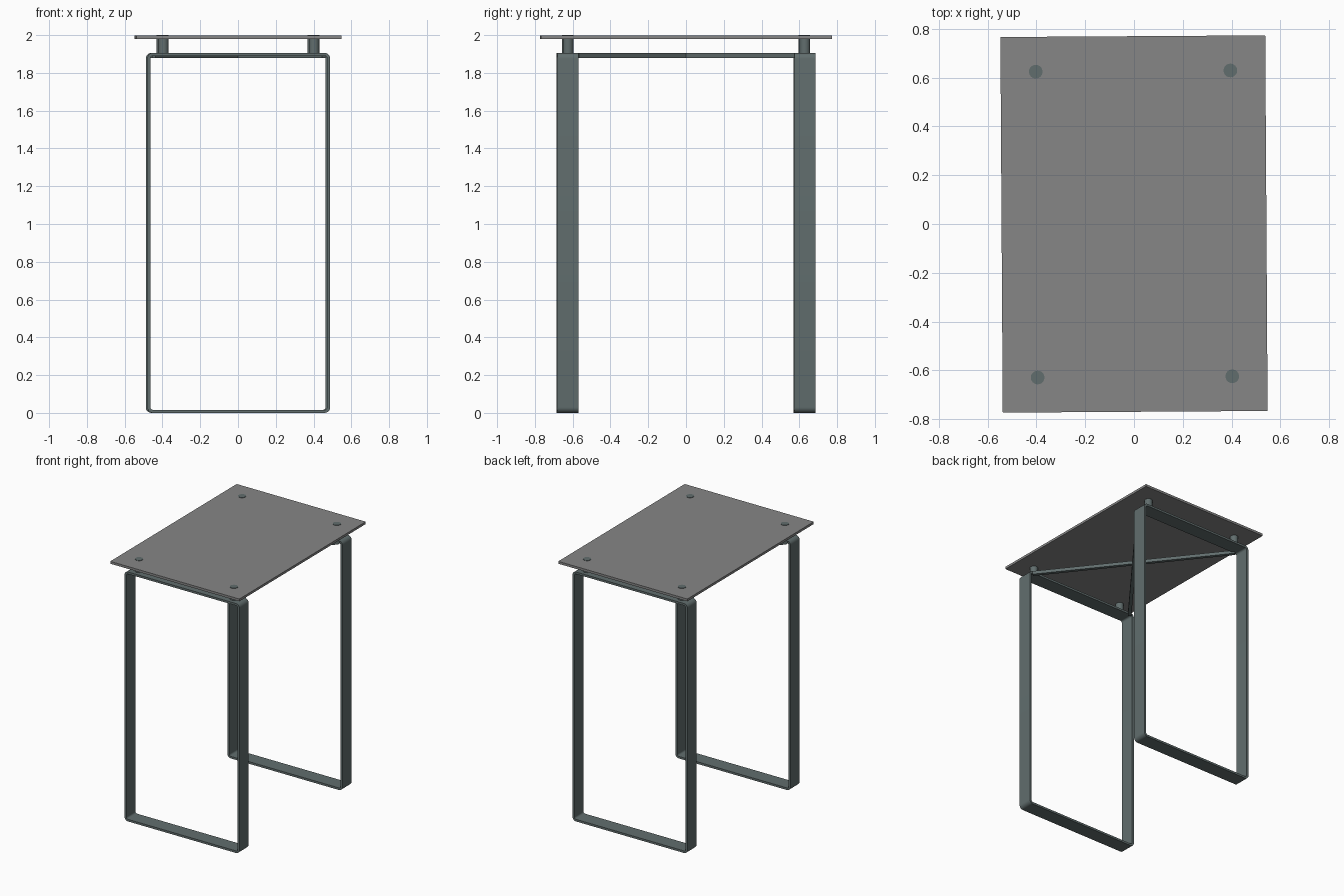
import bpy, bmesh, math
from mathutils import Matrix

if "Cube" in bpy.data.objects:
    bpy.data.objects.remove(bpy.data.objects["Cube"])

TURN = Matrix.Rotation(math.radians(0.36), 4, 'Z')  # whole table is very slightly turned


def material(name, rgb):
    m = bpy.data.materials.new(name)
    m.diffuse_color = (*rgb, 1)
    m.use_nodes = True
    m.node_tree.nodes["Principled BSDF"].inputs["Base Color"].default_value = m.diffuse_color
    return m


STEEL = material("steel", (0.12, 0.155, 0.155))
GREY = material("top_grey", (0.24, 0.24, 0.24))


def finish(name, bm, mat, smooth=False):
    bmesh.ops.recalc_face_normals(bm, faces=bm.faces)
    bm.transform(TURN)
    me = bpy.data.meshes.new(name)
    bm.to_mesh(me)
    bm.free()
    me.materials.append(mat)
    ob = bpy.data.objects.new(name, me)
    bpy.context.collection.objects.link(ob)
    if smooth:
        bpy.ops.object.select_all(action='DESELECT')
        ob.select_set(True)
        bpy.context.view_layer.objects.active = ob
        bpy.ops.object.shade_smooth_by_angle(angle=math.radians(35))
    return ob


def box(name, size, matrix, mat):
    bm = bmesh.new()
    bmesh.ops.create_cube(bm, size=1, matrix=matrix @ Matrix.Diagonal((*size, 1)))
    return finish(name, bm, mat)


def rounded_rect(hx, z0, z1, r, seg=6):
    pts = []
    corners = [(hx - r, z1 - r), (-hx + r, z1 - r), (-hx + r, z0 + r), (hx - r, z0 + r)]
    for i, (cx, cz) in enumerate(corners):
        for k in range(seg + 1):
            a = math.pi / 2 * (i + k / seg)
            pts.append((cx + r * math.cos(a), cz + r * math.sin(a)))
    return pts


def leg_frame(name, y, width=0.112, t=0.016):
    # flat bar bent into a closed loop with rounded corners
    bm = bmesh.new()
    outer = rounded_rect(0.484, 0, 1.906, 0.03)
    inner = rounded_rect(0.484 - t, t, 1.906 - t, 0.014)
    rings = [[bm.verts.new((x, y + s * width / 2, z)) for x, z in loop]
             for loop, s in ((outer, -1), (outer, 1), (inner, 1), (inner, -1))]
    n = len(outer)
    for a in range(4):
        p, q = rings[a], rings[(a + 1) % 4]
        for i in range(n):
            j = (i + 1) % n
            bm.faces.new((p[i], p[j], q[j], q[i]))
    return finish(name, bm, STEEL, True)


# table top
box("table_top", (1.086, 1.54, 0.018), Matrix.Translation((0, 0, 1.988)), GREY)

# leg loops
leg_frame("front_leg_frame", -0.627)
leg_frame("back_leg_frame", 0.627)

# pegs holding the top above the frames, ending as discs in its surface
for sx, nx in ((-1, "left"), (1, "right")):
    for sy, ny in ((-1, "front"), (1, "back")):
        bm = bmesh.new()
        bmesh.ops.create_cone(bm, cap_ends=True, segments=32, radius1=0.028, radius2=0.028,
                              depth=0.1, matrix=Matrix.Translation((sx * 0.399, sy * 0.627, 1.95)))
        finish(f"{ny}_{nx}_peg", bm, STEEL, True)

# crossed braces between the frames
bx, by = 0.45, 0.578
for s, n in ((1, "a"), (-1, "b")):
    box(f"cross_brace_{n}", (2 * math.hypot(bx, by), 0.025, 0.025),
        Matrix.Translation((0, 0, 1.8925)) @ Matrix.Rotation(s * math.atan2(by, bx), 4, 'Z'), STEEL)
